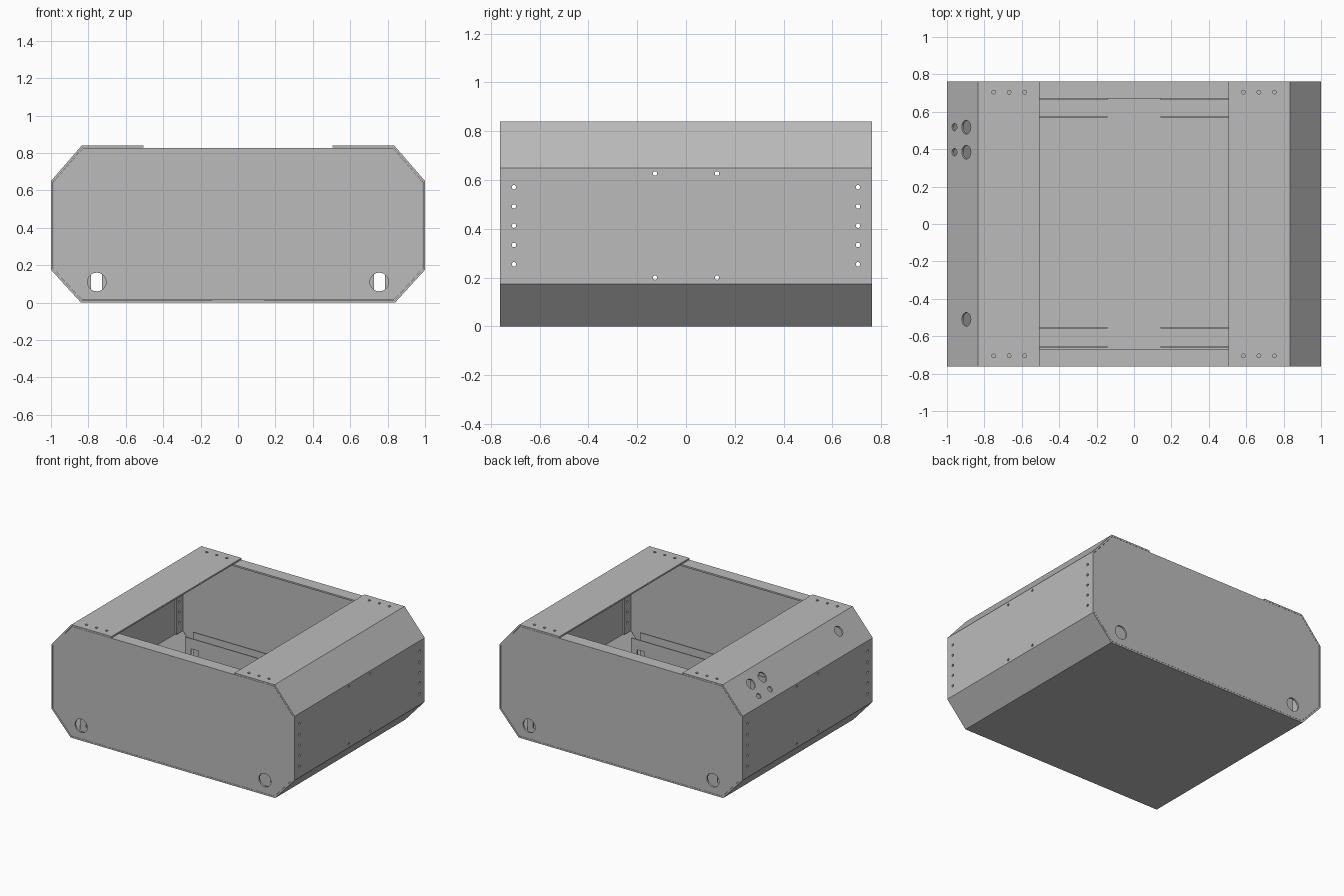
import bpy, bmesh
from math import pi
from mathutils import Vector, Matrix

if "Cube" in bpy.data.objects:
    bpy.data.objects.remove(bpy.data.objects["Cube"])

T = 0.012      # sheet thickness
D = 0.763      # half depth

grey = bpy.data.materials.new("sheet_grey")
grey.use_nodes = True
COL = (0.5, 0.5, 0.5, 1)
grey.diffuse_color = COL
grey.node_tree.nodes["Principled BSDF"].inputs["Base Color"].default_value = COL


def make(name, bm):
    me = bpy.data.meshes.new(name)
    bm.to_mesh(me)
    bm.free()
    me.materials.append(grey)
    ob = bpy.data.objects.new(name, me)
    bpy.context.collection.objects.link(ob)
    return ob


def apply(ob, mod):
    bpy.context.view_layer.objects.active = ob
    bpy.ops.object.modifier_apply(modifier=mod.name)


def thicken(ob):
    m = ob.modifiers.new("sheet", "SOLIDIFY")
    m.thickness, m.offset, m.use_even_offset = T, -1, True
    apply(ob, m)


def drill(bm, centre, axis, radius, length):
    rot = Vector((0, 0, 1)).rotation_difference(Vector(axis)).to_matrix().to_4x4()
    bmesh.ops.create_cone(bm, cap_ends=True, segments=20, radius1=radius, radius2=radius,
                          depth=length, matrix=Matrix.Translation(centre) @ rot)


def box(bm, lo, hi):
    lo, hi = Vector(lo), Vector(hi)
    bmesh.ops.create_cube(bm, size=1, matrix=Matrix.Translation((lo + hi) / 2)
                          @ Matrix.Diagonal((*(hi - lo), 1)))


def cut(ob, cutter_bm):
    c = make("hole_cutter", cutter_bm)
    c.hide_render = True
    m = ob.modifiers.new("holes", "BOOLEAN")
    m.operation, m.solver, m.object = "DIFFERENCE", "EXACT", c
    apply(ob, m)
    bpy.data.objects.remove(c)


def screw_holes(bm):
    # shared by the wrap and the panel flanges
    for y in (-0.705, 0.705):
        for s in (-1, 1):
            for i in range(5):
                drill(bm, (s * 0.98, y, 0.255 + i * 0.079), (1, 0, 0), 0.009, 0.1)
            for x in (0.585, 0.668, 0.75):
                drill(bm, (s * x, y, 0.83), (0, 0, 1), 0.01, 0.06)


# wrap-around shell, open at the top middle
half = [(0.84, 0), (1, 0.175), (1, 0.65), (0.835, 0.84), (0.505, 0.84)]
path = [(-x, z) for x, z in reversed(half)] + half
bm = bmesh.new()
rows = [[bm.verts.new((x, y, z)) for x, z in path] for y in (-D, D)]
for i in range(len(path) - 1):
    bm.faces.new((rows[0][i], rows[0][i + 1], rows[1][i + 1], rows[1][i]))
bm.normal_update()
if any(f.normal.z > 0.9 and f.calc_center_median().z < 0.1 for f in bm.faces):
    bmesh.ops.reverse_faces(bm, faces=bm.faces[:])
shell = make("outer_shell", bm)
thicken(shell)

holes = bmesh.new()
screw_holes(holes)
for s in (-1, 1):
    for y in (-0.127, 0.127):
        for z in (0.2, 0.627):
            drill(holes, (s, y, z), (1, 0, 0), 0.009, 0.1)
# connector holes on the right upper slope
for x, z, y, r in ((-0.897, 0.769, 0.518, 0.037), (-0.897, 0.769, 0.384, 0.037),
                   (-0.897, 0.769, -0.51, 0.037),
                   (-0.96, 0.696, 0.518, 0.02), (-0.96, 0.696, 0.384, 0.02)):
    drill(holes, (x, y, z), (-0.755, 0, 0.656), r, 0.08)
cut(shell, holes)

# end panels with bent flanges on the top and both sides
G = T + 0.001
half = [(0.834, G), (1 - G, 0.18), (1 - G, 0.645), (0.829, 0.84 - G)]
outline = half + [(-x, z) for x, z in reversed(half)]
for name, s in (("front_panel", -1), ("back_panel", 1)):
    bm = bmesh.new()
    vs = [bm.verts.new((x, s * D, z)) for x, z in outline]
    face = bm.faces.new(vs if s < 0 else vs[::-1])
    n = len(vs)
    for a, b in ((1, 2), (3, 4), (5, 6)):
        p, q = vs[a], vs[b]
        inner = [bm.verts.new((v.co.x, s * 0.67, v.co.z)) for v in (q, p)]
        loop = (q, p, inner[1], inner[0])
        bm.faces.new(loop if s < 0 else loop[::-1])
    bm.normal_update()
    panel = make(name, bm)
    thicken(panel)
    holes = bmesh.new()
    screw_holes(holes)
    for x in (-0.755, 0.755):
        drill(holes, (x, s * D, 0.11), (0, 1, 0), 0.05, 0.12)
    cut(panel, holes)

# floor channels, two at each end, slotted in line with the panel holes
for end, y0, y1 in (("front", -0.66, -0.55), ("back", 0.57, 0.67)):
    for side, s in (("left", 1), ("right", -1)):
        bm = bmesh.new()
        x0, x1 = sorted((s * 0.143, s * 0.835))
        t = 0.008
        prof = [(y0, T), (y1, T), (y1, 0.24), (y1 - t, 0.24), (y1 - t, T + t),
                (y0 + t, T + t), (y0 + t, 0.24), (y0, 0.24)]
        f = bm.faces.new([bm.verts.new((x0, y, z)) for y, z in prof])
        ext = bmesh.ops.extrude_face_region(bm, geom=[f])
        bmesh.ops.translate(bm, vec=(x1 - x0, 0, 0),
                            verts=[v for v in ext["geom"] if isinstance(v, bmesh.types.BMVert)])
        bmesh.ops.recalc_face_normals(bm, faces=bm.faces[:])
        channel = make(f"{end}_{side}_channel", bm)
        slot = bmesh.new()
        cx = s * 0.757
        box(slot, (cx - 0.029, y0 - 0.02, 0.05), (cx + 0.029, y1 + 0.02, 0.165))
        cut(channel, slot)
